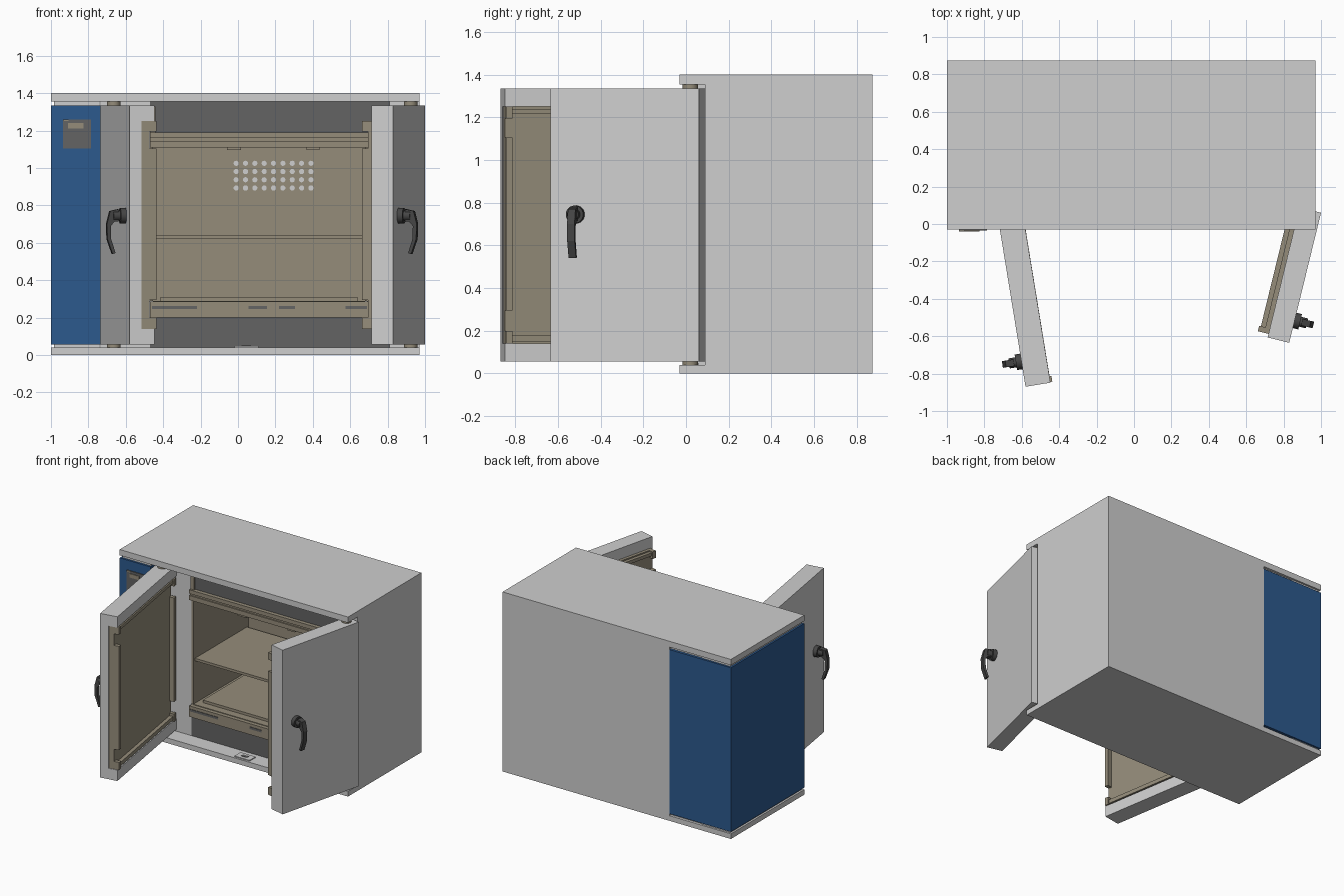
import bpy, bmesh, math
from mathutils import Matrix, Vector

if "Cube" in bpy.data.objects:
    bpy.data.objects.remove(bpy.data.objects["Cube"])


def material(name, r, g, b):
    m = bpy.data.materials.new(name)
    m.use_nodes = True
    m.diffuse_color = (r, g, b, 1)
    m.node_tree.nodes["Principled BSDF"].inputs["Base Color"].default_value = (r, g, b, 1)
    return m


LIGHT = material("light grey paint", .62, .62, .62)
BLUE = material("blue panel", .025, .10, .27)
TAN = material("tan lining", .30, .265, .195)
DARK = material("dark grey front", .125, .125, .125)
BLACK = material("charcoal handle", .06, .06, .06)
ID = Matrix.Identity(4)


def finish(name, bm, mat, frame=ID, smooth=False):
    bm.transform(frame)
    bmesh.ops.recalc_face_normals(bm, faces=bm.faces)
    me = bpy.data.meshes.new(name)
    bm.to_mesh(me)
    bm.free()
    me.materials.append(mat)
    ob = bpy.data.objects.new(name, me)
    bpy.context.collection.objects.link(ob)
    if smooth:
        bpy.ops.object.select_all(action='DESELECT')
        bpy.context.view_layer.objects.active = ob
        ob.select_set(True)
        bpy.ops.object.shade_smooth_by_angle(angle=math.radians(35))
    return ob


def boxes(name, mat, ranges, frame=ID):
    """One object from boxes given as (x0, x1, y0, y1, z0, z1)."""
    bm = bmesh.new()
    for x0, x1, y0, y1, z0, z1 in ranges:
        place = Matrix.Translation(((x0 + x1) / 2, (y0 + y1) / 2, (z0 + z1) / 2))
        size = Matrix.Diagonal((x1 - x0, y1 - y0, z1 - z0, 1))
        bmesh.ops.create_cube(bm, size=1, matrix=place @ size)
    return finish(name, bm, mat, frame)


def cylinders(name, mat, items, along_y=False, sides=24, frame=ID):
    """One object from cylinders given as (centre, radius, length)."""
    bm = bmesh.new()
    turn = Matrix.Rotation(math.pi / 2, 4, 'X') if along_y else ID
    for centre, radius, length in items:
        bmesh.ops.create_cone(bm, cap_ends=True, segments=sides, radius1=radius, radius2=radius,
                              depth=length, matrix=Matrix.Translation(centre) @ turn)
    return finish(name, bm, mat, frame, smooth=True)


# Cabinet shell
FRONT, BACK, TOP = .09, .875, 1.4
boxes("roof_slab", LIGHT, [(-1, .97, -.03, BACK, 1.355, TOP)])
boxes("base_slab", LIGHT, [(-1, .97, -.03, BACK, 0, .04)])
boxes("right_wall", LIGHT, [(.81, .97, FRONT, BACK, .04, 1.355)])
boxes("back_wall", LIGHT, [(-.47, .81, .8, BACK, .04, 1.355)])
boxes("left_post", LIGHT, [(-.735, -.47, .1, BACK - .02, .04, 1.355)])
boxes("blue_compartment", BLUE, [(-1, -.735, -.03, BACK, .055, 1.335),
                                 (-.735, -.47, .7, BACK, .055, 1.335)])
boxes("compartment_core", LIGHT, [(-.985, -.74, -.015, BACK - .015, .04, 1.355)])

# Control panel on the blue front
boxes("control_panel", DARK, [(-.935, -.785, -.036, -.03, 1.105, 1.26)])
boxes("control_display", TAN, [(-.91, -.825, -.04, -.036, 1.21, 1.24),
                               (-.935, -.905, -.04, -.036, 1.25, 1.26)])

# Dark front frame around the chamber
boxes("front_frame", DARK, [(-.47, .81, .1, .13, 1.17, 1.355), (-.47, .81, .1, .13, .04, .22),
                            (.69, .81, .1, .13, .22, 1.17)])
boxes("post_trim", TAN, [(-.47, -.44, .085, .1, 1.19, 1.33)])

# Chamber lining
L, R, LOW, HIGH, REAR = -.455, .68, .29, 1.12, .78
boxes("chamber_lining", TAN, [
    (L - .015, L, .1, REAR, LOW, HIGH), (R, R + .015, .1, REAR, LOW, HIGH),
    (L, R, .1, REAR, LOW - .015, LOW), (L, R, .1, REAR, HIGH, HIGH + .015),
    (L, R, REAR, REAR + .015, LOW, HIGH)])
boxes("shelf", TAN, [(L, R, .12, REAR - .02, .62, .64)])
boxes("floor_tray", TAN, [(L + .04, R - .04, .16, REAR - .04, LOW, LOW + .02)])
boxes("top_rail", TAN, [(-.47, .695, .07, .11, 1.16, 1.19), (-.47, .695, .08, .11, 1.145, 1.16),
                        (-.47, .695, .07, .11, 1.11, 1.145),
                        (-.06, .015, .08, .11, 1.095, 1.11), (.365, .435, .08, .11, 1.095, 1.11)])
boxes("bottom_rail", TAN, [(-.47, .695, .07, .11, .2, .285)])
boxes("rail_slots", DARK, [(a, b, .066, .07, .245, .262) for a, b in
                           ((-.46, -.22), (.055, .155), (.22, .305), (.575, .69))])
cylinders("vent_holes", LIGHT, [((-.01 + .05 * i, REAR - .002, .893 + .044 * j), .014, .006)
                                for i in range(9) for j in range(4)], along_y=True, sides=12)

# Latch plate on the base
boxes("latch_plate", LIGHT, [(-.02, .11, -.015, .06, .04, .047)])
boxes("latch_slot", DARK, [(.02, .07, .01, .035, .047, .05)])

# Hinge pins
cylinders("hinge_pins", TAN, [((x, .02, z), .036, .03)
                              for x in (-.665, .923) for z in (.05, 1.345)])


def door_frame(hinge, tip, side):
    """Local axes: along the door from the hinge, inward through it, up."""
    o, t = Vector((*hinge, 0)), Vector((*tip, 0))
    u = (t - o).normalized()
    n = Vector((-u.y, u.x, 0)) * side
    m = Matrix((u, n, Vector((0, 0, 1)))).transposed().to_4x4()
    m.translation = o
    return m, (t - o).length


def lining(name, frame, start, end, base, face, crest):
    """Recessed inner panel with upright ridges and notched corner strips."""
    parts = [(start, end, base, face, .14, 1.25)]
    for a, b in ((start, start + .03), (end - .03, end)):
        parts += [(a, b, face, crest, z0, z1) for z0, z1 in ((.14, .2), (.295, 1.105), (1.195, 1.25))]
    parts += [(start + .03, end - .03, face, crest - .01, z0, z1) for z0, z1 in ((.15, .18), (1.215, 1.24))]
    boxes(name, TAN, parts, frame)


def handle(name, frame, u):
    """Round escutcheon, neck and a bent lever."""
    z = .745
    cylinders(name + "_rose", BLACK, [((u, -.015, z), .042, .03), ((u, -.042, z), .027, .05)],
              along_y=True, frame=frame)
    outline = [(-.04, .78), (-.085, .77), (-.103, .7), (-.1, .62), (-.072, .54),
               (-.056, .545), (-.08, .62), (-.082, .69), (-.06, .715), (-.04, .715)]
    bm = bmesh.new()
    face = bm.faces.new([bm.verts.new((u - .018, t, h)) for t, h in outline])
    side = bmesh.ops.extrude_face_region(bm, geom=[face])
    moved = [v for v in side["geom"] if isinstance(v, bmesh.types.BMVert)]
    bmesh.ops.translate(bm, verts=moved, vec=(.036, 0, 0))
    finish(name + "_lever", bm, BLACK, frame)


# Left-hand wide door
frame, width = door_frame((-.735, .08), (-.58, -.87), 1)
boxes("wide_door", LIGHT, [(0, width, 0, .066, .055, 1.335), (0, width, .066, .135, .055, .14),
                           (0, width, .066, .135, 1.25, 1.335)], frame)
lining("wide_door_lining", frame, .03, width - .004, .066, .108, .146)
handle("wide_door_handle", frame, width - .137)

# Right-hand narrow door
frame, width = door_frame((1, .06), (.83, -.635), -1)
boxes("narrow_door", LIGHT, [(0, width, 0, .119, .055, 1.335)], frame)
lining("narrow_door_lining", frame, .06, width - .02, .119, .143, .178)
handle("narrow_door_handle", frame, width - .123)
